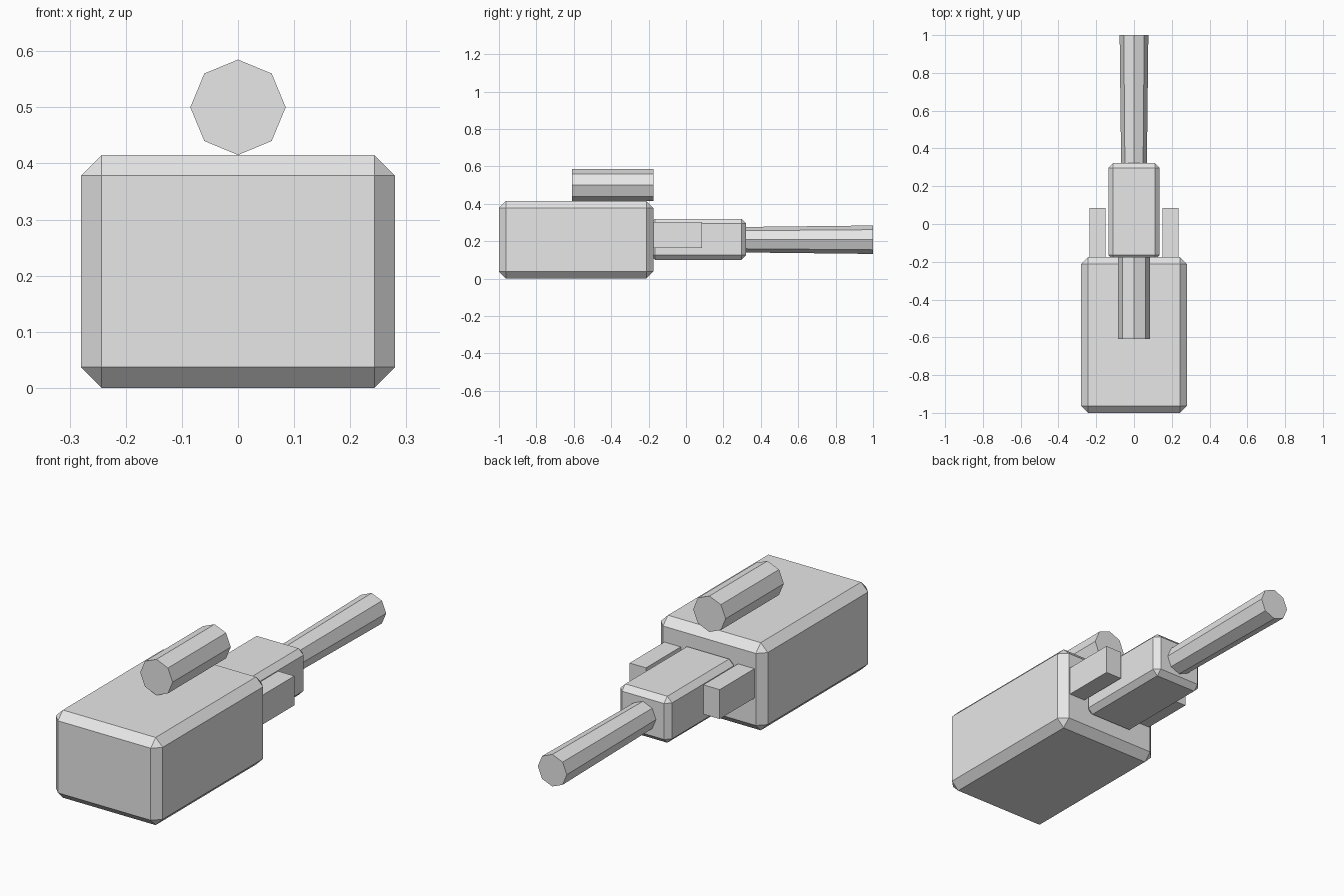
import bpy
import math

cube = bpy.data.objects.get("Cube")
if cube:
    bpy.data.objects.remove(cube, do_unlink=True)

GREY = (0.8, 0.8, 0.8, 1.0)
grey = bpy.data.materials.new("light_grey")
grey.use_nodes = True
grey.diffuse_color = GREY
grey.node_tree.nodes["Principled BSDF"].inputs["Base Color"].default_value = GREY


def finish(name):
    obj = bpy.context.object
    obj.name = name
    obj.data.materials.append(grey)
    return obj


def box(name, low, high, chamfer=0.0):
    """Box between two corners, with optional flat chamfered edges."""
    centre = [(a + b) / 2 for a, b in zip(low, high)]
    bpy.ops.mesh.primitive_cube_add(size=1, location=centre)
    obj = finish(name)
    obj.scale = [b - a for a, b in zip(low, high)]
    bpy.ops.object.transform_apply(location=False, rotation=False, scale=True)
    if chamfer:
        bevel = obj.modifiers.new("chamfer", 'BEVEL')
        bevel.width = chamfer
        bevel.segments = 1
    return obj


def rod(name, front, back, z, r_front, r_back):
    """Eight-sided rod along y, with a corner pointing straight up."""
    bpy.ops.mesh.primitive_cone_add(
        vertices=8, radius1=r_back, radius2=r_front, depth=back - front,
        location=(0, (front + back) / 2, z), rotation=(math.pi / 2, 0, 0))
    return finish(name)


# Main body and the narrower block behind it
box("body", (-0.28, -1, 0), (0.28, -0.175, 0.415), 0.037)
box("rear_block", (-0.135, -0.19, 0.1), (0.135, 0.322, 0.32), 0.025)

# Side lugs either side of the rear block
for side, name in ((1, "left_lug"), (-1, "right_lug")):
    x = side * 0.193
    box(name, (x - 0.043, -0.19, 0.165), (x + 0.043, 0.085, 0.304))

# Top cylinder and slightly flared rear rod
rod("top_cylinder", -0.61, -0.175, 0.5, 0.085, 0.085)
rod("rear_rod", 0.3, 1, 0.208, 0.068, 0.076)
